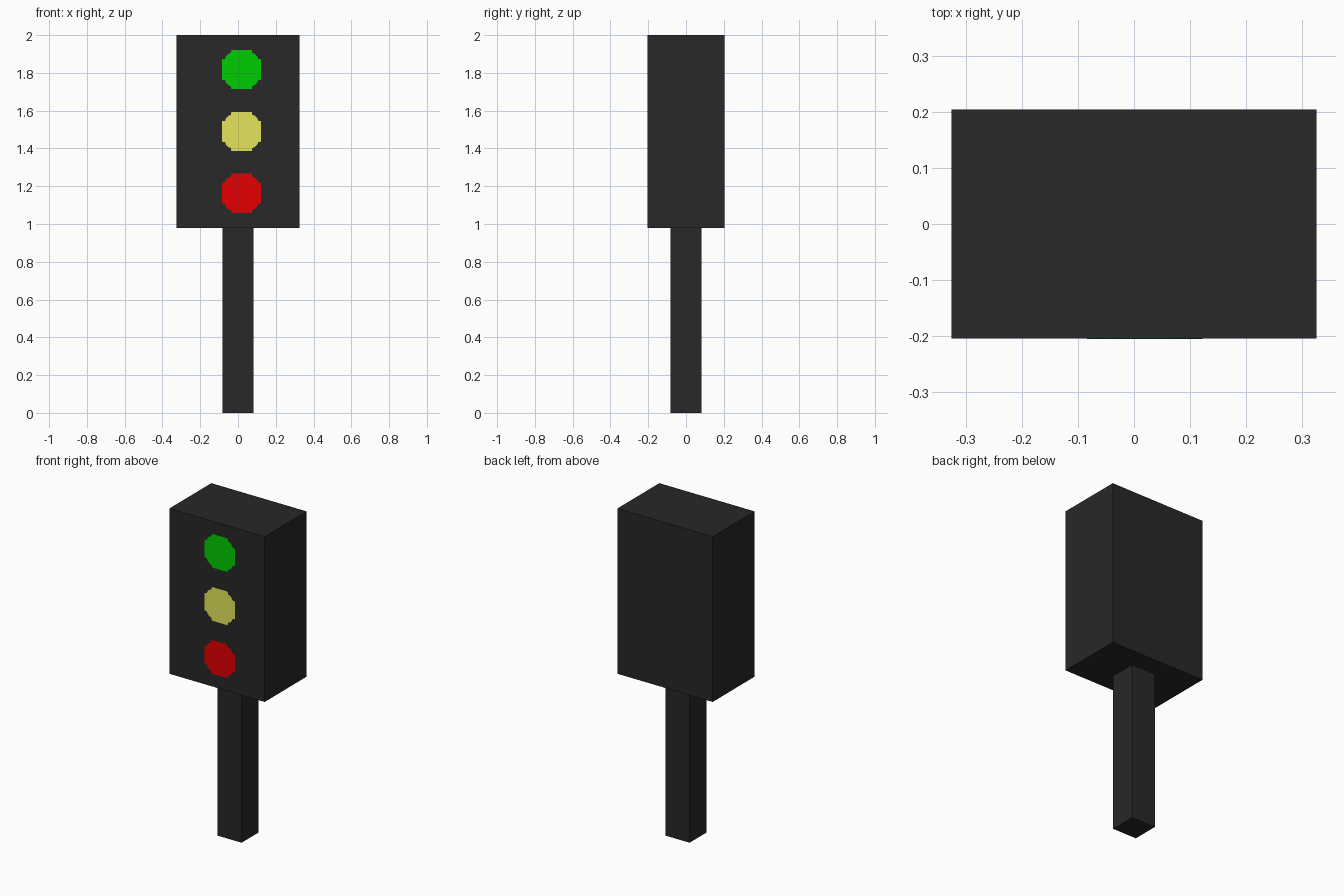
import bpy
import bmesh

if "Cube" in bpy.data.objects:
    bpy.data.objects.remove(bpy.data.objects["Cube"])


def material(name, rgb):
    m = bpy.data.materials.new(name)
    m.diffuse_color = (*rgb, 1.0)
    m.use_nodes = True
    m.node_tree.nodes["Principled BSDF"].inputs["Base Color"].default_value = m.diffuse_color
    return m


def finish(name, bm, mat):
    bmesh.ops.recalc_face_normals(bm, faces=bm.faces)
    me = bpy.data.meshes.new(name)
    bm.to_mesh(me)
    bm.free()
    me.materials.append(mat)
    ob = bpy.data.objects.new(name, me)
    bpy.context.collection.objects.link(ob)
    return ob


def box(name, half_x, half_y, z0, z1, mat):
    bm = bmesh.new()
    bmesh.ops.create_cube(bm, size=1.0)
    bmesh.ops.scale(bm, vec=(2 * half_x, 2 * half_y, z1 - z0), verts=bm.verts)
    bmesh.ops.translate(bm, vec=(0, 0, (z0 + z1) / 2), verts=bm.verts)
    return finish(name, bm, mat)


# Stepped outline of one quarter of a lamp, mirrored round into a full disc
QUARTER = [(0.103, 0.054), (0.087, 0.057), (0.084, 0.069),
           (0.069, 0.084), (0.057, 0.087), (0.054, 0.104)]
OUTLINE = (QUARTER
           + [(-x, z) for x, z in reversed(QUARTER)]
           + [(-x, -z) for x, z in QUARTER]
           + [(x, -z) for x, z in reversed(QUARTER)])


def lamp(name, cx, cz, mat):
    bm = bmesh.new()
    face = bm.faces.new([bm.verts.new((cx + x, -0.2048, cz + z)) for x, z in OUTLINE])
    ext = bmesh.ops.extrude_face_region(bm, geom=[face])
    moved = [g for g in ext["geom"] if isinstance(g, bmesh.types.BMVert)]
    bmesh.ops.translate(bm, vec=(0, 0.004, 0), verts=moved)
    return finish(name, bm, mat)


dark = material("dark grey", (0.021, 0.021, 0.021))
green = material("lamp green", (0.0, 0.61, 0.0))
yellow = material("lamp yellow", (0.78, 0.78, 0.105))
red = material("lamp red", (0.78, 0.0, 0.0))

# Post and signal housing
box("post", 0.082, 0.082, 0.0, 1.0, dark)
box("signal_housing", 0.325, 0.204, 0.98, 2.0, dark)

# Three lamps on the front, slightly right of centre
for name, z, mat in (("green_lamp", 1.818, green),
                     ("yellow_lamp", 1.49, yellow),
                     ("red_lamp", 1.163, red)):
    lamp(name, 0.019, z, mat)
